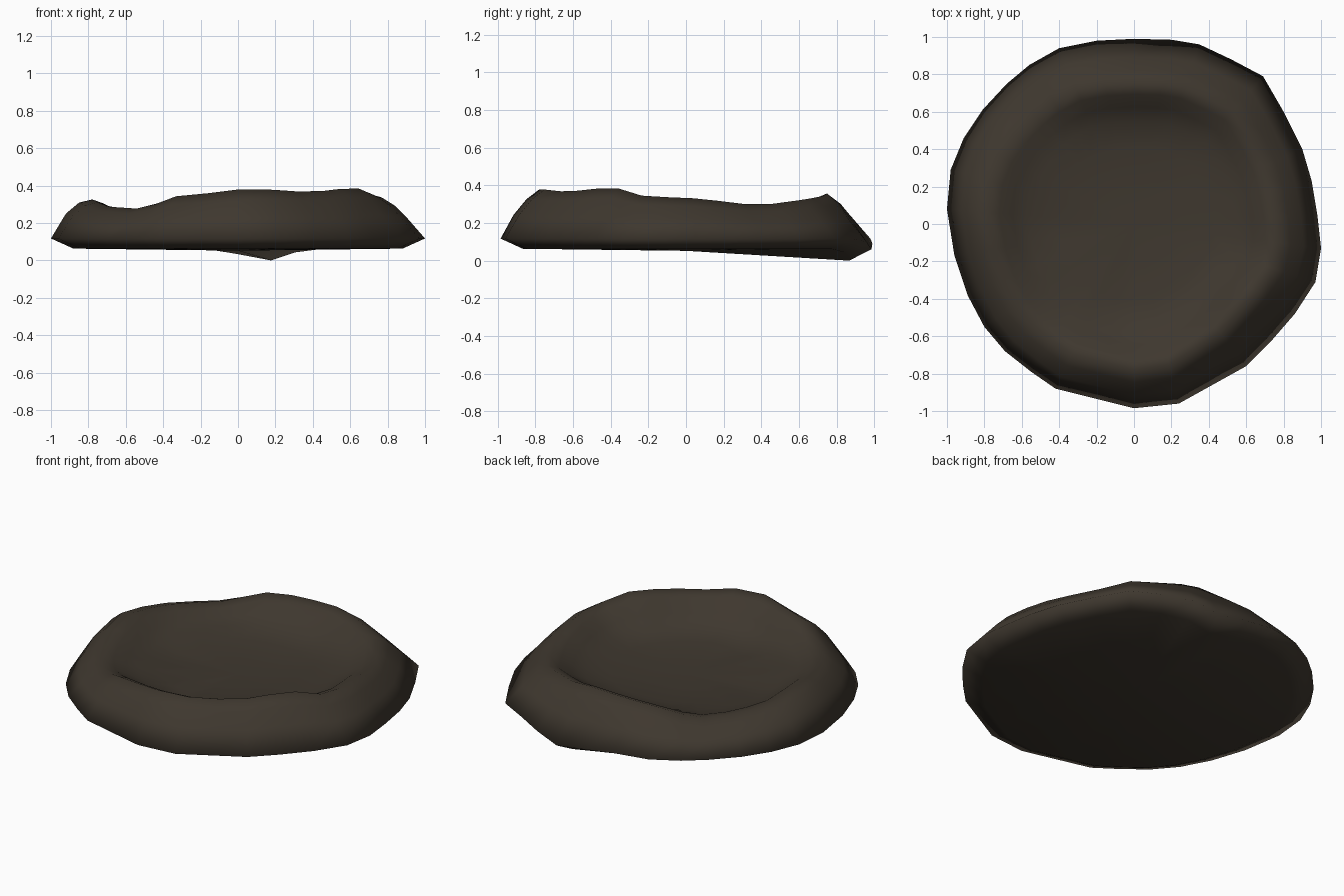
import bpy, bmesh, math

if "Cube" in bpy.data.objects:
    bpy.data.objects.remove(bpy.data.objects["Cube"])

# Outline seen from above, anticlockwise
OUT = [(.98, .05), (.95, .23), (.9, .4), (.8, .6), (.69, .79), (.52, .88), (.35, .96), (.2, .985),
       (0, .99), (-.2, .98), (-.4, .94), (-.56, .85), (-.68, .75), (-.81, .61), (-.91, .46),
       (-.98, .29), (-1, .08), (-.96, -.17), (-.89, -.38), (-.8, -.55), (-.69, -.68), (-.55, -.79),
       (-.42, -.88), (-.2, -.935), (0, -.985), (.24, -.96), (.42, -.86), (.6, -.76), (.73, -.63),
       (.86, -.48), (.97, -.31), (1, -.13)]
# Rim crest height and crest radius by angle in degrees
CREST = [(0, .335), (30, .3), (60, .335), (80, .36), (105, .35), (135, .275), (155, .295), (178, .33),
         (205, .29), (225, .28), (250, .355), (275, .385), (300, .37), (328, .39), (345, .345), (360, .335)]
REACH = [(0, .77), (90, .76), (180, .78), (270, .79), (325, .75), (360, .77)]


def curve(keys, a):
    for (a0, v0), (a1, v1) in zip(keys, keys[1:]):
        if a <= a1:
            t = (a - a0) / (a1 - a0)
            return v0 + (v1 - v0) * t * t * (3 - 2 * t)
    return keys[-1][1]


def bump(a, centre, width):
    d = (a - centre + 180) % 360 - 180
    return math.exp(-(d / width) ** 2)


# Each ring gives (fraction of outline, height) at an angle
def section(a):
    c, k = curve(CREST, a), curve(REACH, a)
    sag = bump(a, 81, 10)                     # drooping back edge
    puff = bump(a, 180, 40)                   # fuller left side
    edge = .12 - .06 * sag
    crease = .02 * (bump(a, 184, 9) + bump(a, 261, 8))
    floor = .205 - crease
    return [(.88, .066 - .067 * sag), (1, edge),
            (k + .14, edge + (c - edge) * (.48 + .16 * puff)),
            (k + .07, edge + (c - edge) * (.8 + .12 * puff)),
            (k, c), (k - .06, c - (c - floor) * .16), (k - .13, c - (c - floor) * .55),
            (k - .21, floor + .02), (.42, floor - .005), (.2, .19)]


bm = bmesh.new()
rings = []
for x, y in OUT:
    s = section(math.degrees(math.atan2(y, x)) % 360)
    rings.append([bm.verts.new((x * f, y * f, z)) for f, z in s])
under = bm.verts.new((0, 0, .055))
middle = bm.verts.new((0, 0, .185))
n = len(rings)
for i in range(n):
    p, q = rings[i], rings[(i + 1) % n]
    for j in range(len(p) - 1):
        bm.faces.new((p[j], q[j], q[j + 1], p[j + 1]))
    bm.faces.new((under, q[0], p[0]))
    bm.faces.new((middle, p[-1], q[-1]))
bmesh.ops.recalc_face_normals(bm, faces=bm.faces)
low = min(v.co.z for v in bm.verts)
for v in bm.verts:
    v.co.z -= low
for f in bm.faces:
    f.smooth = True

# Hollow rounded mound in one dark brown
me = bpy.data.meshes.new("rimmed_mound")
bm.to_mesh(me)
bm.free()
mat = bpy.data.materials.new("dark brown")
mat.diffuse_color = (.049, .039, .028, 1)
mat.use_nodes = True
mat.node_tree.nodes["Principled BSDF"].inputs["Base Color"].default_value = mat.diffuse_color
me.materials.append(mat)
ob = bpy.data.objects.new("rimmed_mound", me)
bpy.context.collection.objects.link(ob)
